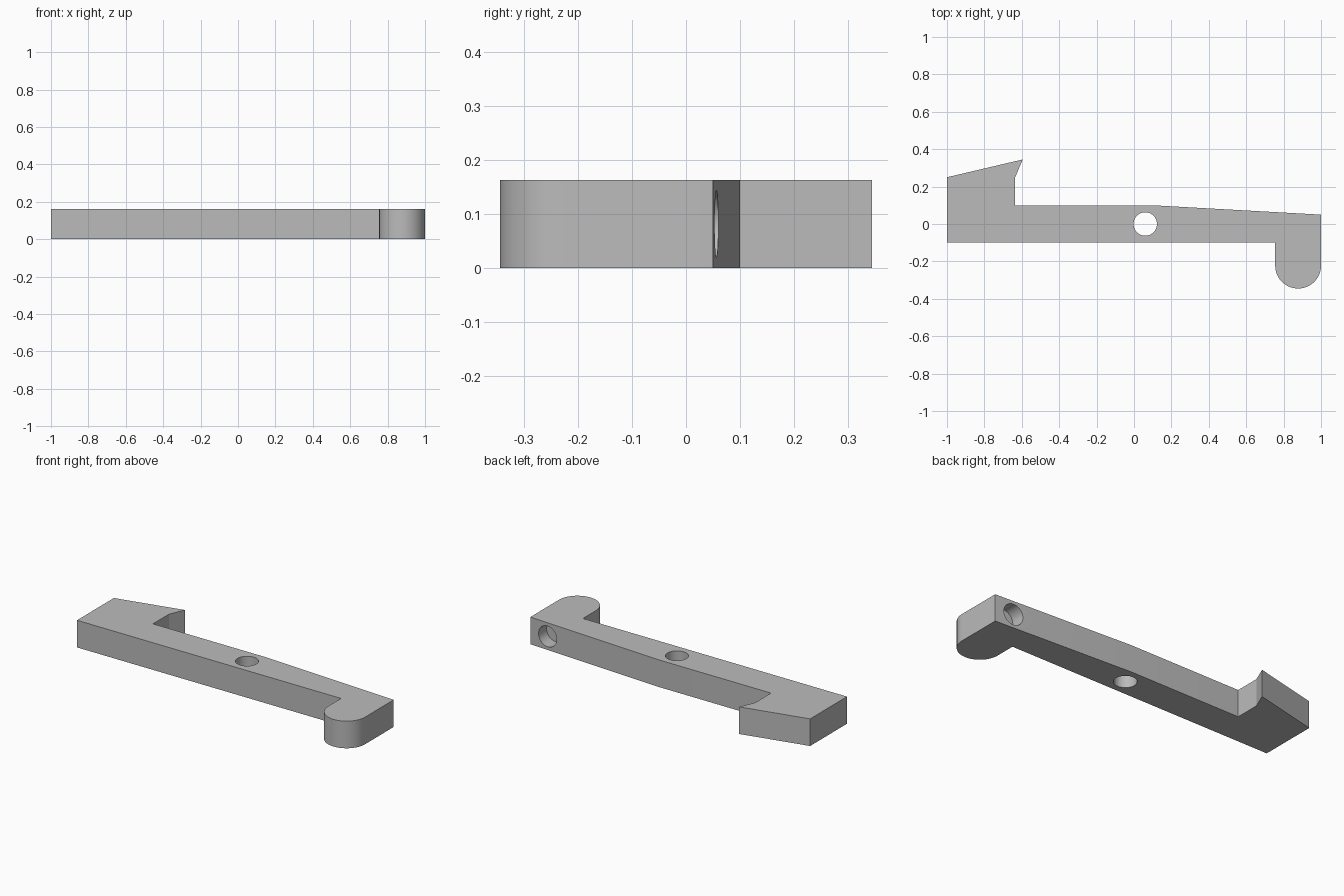
import bpy, bmesh, math
from mathutils import Matrix

old = bpy.data.objects.get("Cube")
if old:
    bpy.data.objects.remove(old, do_unlink=True)

HEIGHT = 0.163
grey = bpy.data.materials.new("plain grey")
grey.use_nodes = True
colour = (0.5, 0.5, 0.5, 1)
grey.diffuse_color = colour
grey.node_tree.nodes["Principled BSDF"].inputs["Base Color"].default_value = colour


def add_object(name, bm):
    bmesh.ops.recalc_face_normals(bm, faces=bm.faces)
    mesh = bpy.data.meshes.new(name)
    bm.to_mesh(mesh)
    bm.free()
    mesh.materials.append(grey)
    obj = bpy.data.objects.new(name, mesh)
    bpy.context.collection.objects.link(obj)
    return obj


def drill(body, name, radius, depth, matrix):
    """Cut a round hole with a cylinder placed by the matrix."""
    bm = bmesh.new()
    bmesh.ops.create_cone(bm, cap_ends=True, segments=64, radius1=radius,
                          radius2=radius, depth=depth, matrix=matrix)
    cutter = add_object(name, bm)
    cutter.hide_render = True
    cutter.hide_viewport = True
    cut = body.modifiers.new(name, 'BOOLEAN')
    cut.operation = 'DIFFERENCE'
    cut.solver = 'EXACT'
    cut.object = cutter


# Outline: hooked end, straight bar, tapered back, rounded foot
foot_x, foot_y, foot_r = 0.8775, -0.2225, 0.1225
outline = [(1, 0.05), (0.1, 0.1), (-0.635, 0.1), (-0.635, 0.25),
           (-0.595, 0.345), (-1, 0.25), (-1, -0.1), (0.755, -0.1)]
steps = 32
for i in range(steps + 1):
    a = math.pi * (1 + i / steps)
    outline.append((foot_x + foot_r * math.cos(a), foot_y + foot_r * math.sin(a)))

bm = bmesh.new()
base = bm.faces.new([bm.verts.new((x, y, 0)) for x, y in outline])
top = bmesh.ops.extrude_face_region(bm, geom=[base])["geom"]
bmesh.ops.translate(bm, vec=(0, 0, HEIGHT),
                    verts=[v for v in top if isinstance(v, bmesh.types.BMVert)])
lever = add_object("hooked_lever", bm)

# Pivot hole straight through, and a blind hole in the back of the foot end
drill(lever, "pivot_hole_cutter", 0.0625, 1, Matrix.Translation((0.06, 0, HEIGHT / 2)))
blind_depth = 0.08
drill(lever, "blind_hole_cutter", 0.0625, 0.4,
      Matrix.Translation((0.88, 0.257 - blind_depth, HEIGHT / 2))
      @ Matrix.Rotation(math.pi / 2, 4, 'X'))

# Smooth the round walls, keep the corners crisp
bpy.ops.object.select_all(action='DESELECT')
lever.select_set(True)
bpy.context.view_layer.objects.active = lever
for m in list(lever.modifiers):
    bpy.ops.object.modifier_apply(modifier=m.name)
bpy.ops.object.shade_smooth_by_angle(angle=math.radians(20))
for name in ("pivot_hole_cutter", "blind_hole_cutter"):
    bpy.data.objects.remove(bpy.data.objects[name], do_unlink=True)
